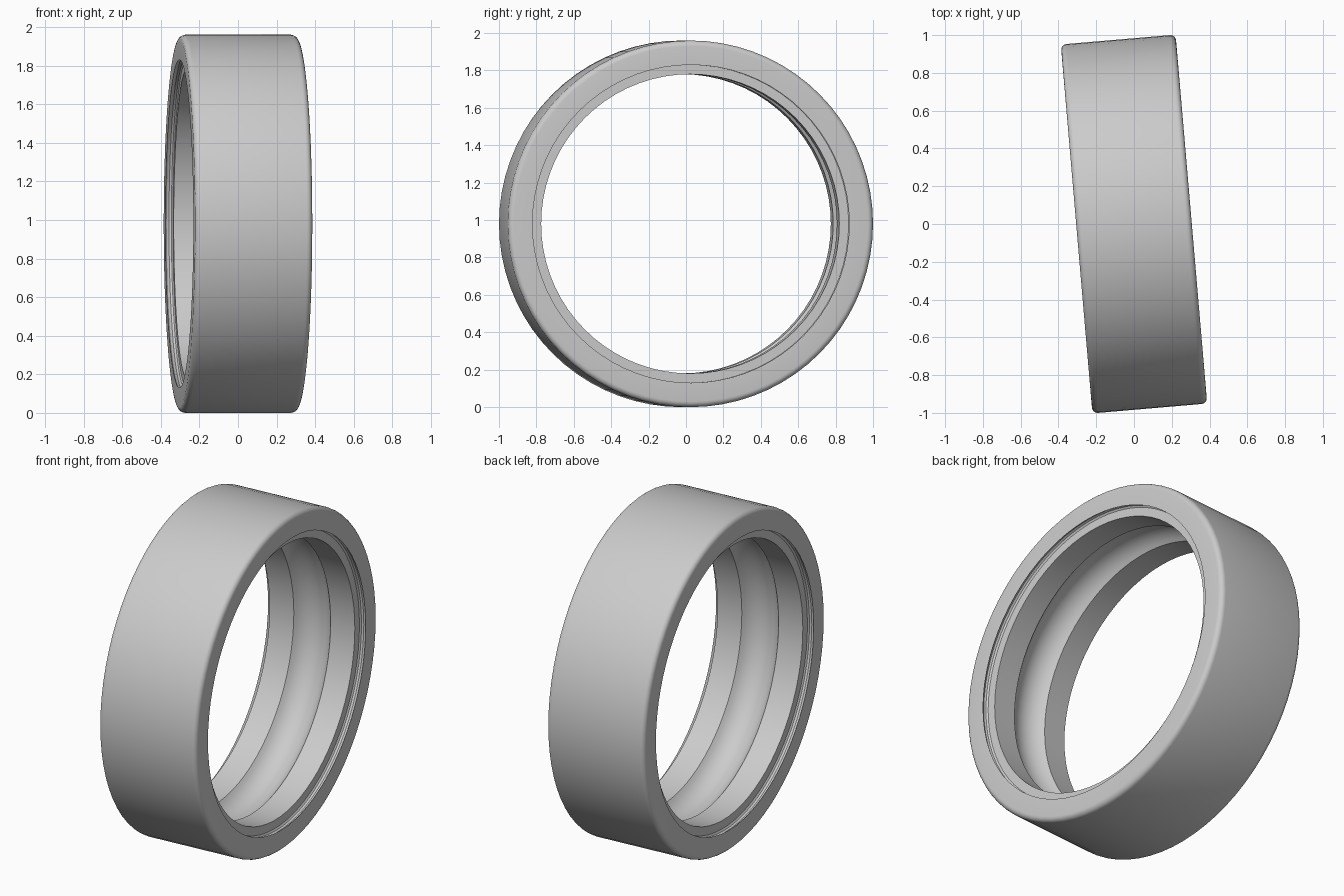
import bpy
import bmesh
import math
from mathutils import Matrix

cube = bpy.data.objects.get("Cube")
if cube:
    bpy.data.objects.remove(cube, do_unlink=True)

SEGMENTS = 72
HALF_WIDTH = 0.305
OUTER_R = 0.98
BORE_R = 0.80
FILLET = 0.03
TILT = math.radians(4.9)


def arc(cx, cr, radius, start, end, steps):
    """Points (axial, radial) along an arc, angles in degrees from the axis."""
    angles = [math.radians(start + (end - start) * i / steps) for i in range(steps + 1)]
    return [(cx + radius * math.cos(a), cr + radius * math.sin(a)) for a in angles]


# Half of the cross-section: rounded outer edge, face, seal groove, bore land
half = arc(HALF_WIDTH - FILLET, OUTER_R - FILLET, FILLET, 90, 0, 5)
half += [(HALF_WIDTH, 0.85), (0.297, 0.86), (0.285, 0.864), (0.273, 0.86),
         (0.266, 0.85), (0.266, BORE_R)]

# Concave ball track in the middle of the bore
track_half, track_radius = 0.115, 0.14
rise = math.sqrt(track_radius ** 2 - track_half ** 2)
edge = math.degrees(math.atan2(rise, track_half))
track = arc(0, BORE_R - rise, track_radius, edge, 180 - edge, 12)

# Mirror the half section to close the loop
profile = half + track + [(-x, r) for x, r in reversed(half)]

# Spin the section round the x axis
bm = bmesh.new()
verts = [bm.verts.new((x, 0, r)) for x, r in profile]
edges = [bm.edges.new((v, verts[(i + 1) % len(verts)])) for i, v in enumerate(verts)]
bmesh.ops.spin(bm, geom=verts + edges, cent=(0, 0, 0), axis=(1, 0, 0),
               angle=math.tau, steps=SEGMENTS, use_duplicate=False)
bmesh.ops.remove_doubles(bm, verts=bm.verts, dist=0.0005)
bmesh.ops.recalc_face_normals(bm, faces=bm.faces)
bm.transform(Matrix.Translation((0, 0, OUTER_R)) @ Matrix.Rotation(TILT, 4, "Z"))

mesh = bpy.data.meshes.new("bearing_outer_ring")
bm.to_mesh(mesh)
bm.free()
ring = bpy.data.objects.new("bearing_outer_ring", mesh)
bpy.context.collection.objects.link(ring)

# Plain grey steel
steel = bpy.data.materials.new("steel_grey")
steel.use_nodes = True
colour = (0.6, 0.6, 0.6, 1)
steel.diffuse_color = colour
steel.node_tree.nodes["Principled BSDF"].inputs["Base Color"].default_value = colour
mesh.materials.append(steel)

bpy.ops.object.select_all(action="DESELECT")
ring.select_set(True)
bpy.context.view_layer.objects.active = ring
bpy.ops.object.shade_smooth_by_angle(angle=math.radians(32))
